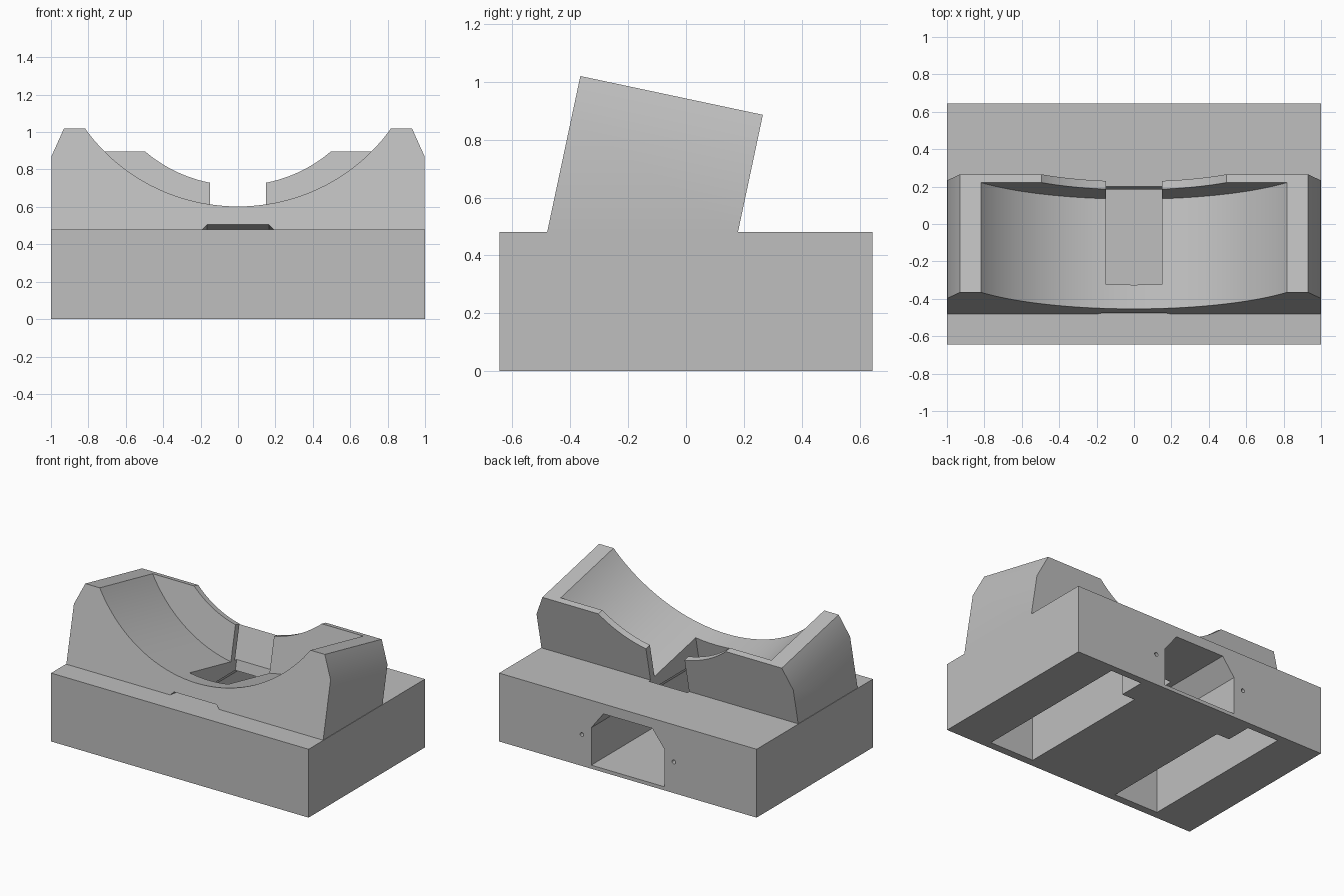
import bpy, bmesh, math
from mathutils import Matrix, Vector

if "Cube" in bpy.data.objects:
    bpy.data.objects.remove(bpy.data.objects["Cube"])

grey = bpy.data.materials.new("plain grey")
grey.diffuse_color = (0.52, 0.52, 0.52, 1)
grey.use_nodes = True
grey.node_tree.nodes["Principled BSDF"].inputs["Base Color"].default_value = grey.diffuse_color

# Cradle frame: leaned back 12 degrees, origin on the front bottom edge
TILT = Matrix.Translation((0, -0.48, 0.48)) @ Matrix.Rotation(math.radians(-12), 4, 'X')
FLAT = Matrix.Identity(4)


def prism(name, outline, y0, y1, frame=FLAT):
    """Extrude an x-z outline from y0 to y1."""
    bm = bmesh.new()
    a = [bm.verts.new((x, y0, z)) for x, z in outline]
    b = [bm.verts.new((x, y1, z)) for x, z in outline]
    bm.faces.new(a)
    bm.faces.new(b[::-1])
    n = len(a)
    for i in range(n):
        bm.faces.new((a[i], b[i], b[(i + 1) % n], a[(i + 1) % n]))
    bmesh.ops.recalc_face_normals(bm, faces=bm.faces)
    bm.transform(frame)
    me = bpy.data.meshes.new(name)
    bm.to_mesh(me)
    bm.free()
    me.materials.append(grey)
    ob = bpy.data.objects.new(name, me)
    bpy.context.collection.objects.link(ob)
    return ob


def box(name, x0, x1, y0, y1, z0, z1, frame=FLAT):
    return prism(name, [(x0, z0), (x1, z0), (x1, z1), (x0, z1)], y0, y1, frame)


def rod(name, x, z, r, y0, y1, n, frame=FLAT):
    ring = [(x + r * math.cos(math.tau * i / n), z + r * math.sin(math.tau * i / n)) for i in range(n)]
    return prism(name, ring, y0, y1, frame)


def combine(target, tool, operation='DIFFERENCE'):
    mod = target.modifiers.new("bool", 'BOOLEAN')
    mod.operation, mod.object, mod.solver = operation, tool, 'EXACT'
    bpy.context.view_layer.objects.active = target
    bpy.ops.object.modifier_apply(modifier=mod.name)
    bpy.data.objects.remove(tool)


# Tilted cradle with chamfered shoulders, trimmed just inside the base
half = [(0.997, -0.1), (0.997, 0.40), (0.93, 0.552)]
cradle = prism("cradle", half + [(-x, z) for x, z in reversed(half)], 0, 0.645, TILT)
bm = bmesh.new()
bm.from_mesh(cradle.data)
bmesh.ops.bisect_plane(bm, geom=bm.verts[:] + bm.edges[:] + bm.faces[:],
                       plane_co=(0, 0, 0.472), plane_no=(0, 0, 1), clear_inner=True)
bmesh.ops.holes_fill(bm, edges=[e for e in bm.edges if e.is_boundary])
bmesh.ops.recalc_face_normals(bm, faces=bm.faces)
bm.to_mesh(cradle.data)
bm.free()

# Round bed, smaller round opening in the rear lip, shallow front notch
combine(cradle, rod("bed_cutter", 0, 1.123, 0.998, -0.2, 0.6, 128, TILT))
combine(cradle, rod("lip_cutter", 0, 1.123, 0.756, 0.5, 0.9, 128, TILT))
combine(cradle, prism("notch_cutter", [(-0.2, -0.1), (0.2, -0.1), (0.19, 0), (0.165, 0.026),
                                       (-0.165, 0.026), (-0.19, 0)], -0.1, 0.2, TILT))

# Base block joined with the cradle
stand = box("stand", -1, 1, -0.645, 0.645, 0, 0.48)
combine(stand, cradle, 'UNION')

# Chamfered tunnel open at the back
combine(stand, prism("tunnel_cutter", [(-0.284, 0.025), (0.284, 0.025), (0.284, 0.288), (0.19, 0.41),
                                       (-0.19, 0.41), (-0.284, 0.288)], -0.47, 0.8))

# Tilted slot from the bed down into the tunnel
combine(stand, box("slot_cutter", -0.15, 0.15, 0.132, 0.665, -0.2, 0.8, TILT))

for s in (-1, 1):
    # Underside pocket, leaving a screw boss in its inner rear corner
    plan = [(0.34, -0.59), (0.685, -0.59), (0.685, 0.595), (0.44, 0.595), (0.44, 0.41), (0.34, 0.41)]
    lay_down = Matrix(((1, 0, 0, 0), (0, 0, 1, 0), (0, 1, 0, 0), (0, 0, 0, 1)))
    pocket = prism("pocket_cutter", [(s * x, y) for x, y in plan], -0.1, 0.41, lay_down)
    bm = bmesh.new()
    bm.from_mesh(pocket.data)
    bmesh.ops.recalc_face_normals(bm, faces=bm.faces)
    bm.to_mesh(pocket.data)
    bm.free()
    combine(stand, pocket)
    # Screw hole beside the tunnel mouth
    combine(stand, rod("screw_cutter", s * 0.357, 0.22, 0.014, 0.48, 0.8, 12))

bpy.ops.object.select_all(action='DESELECT')
stand.select_set(True)
bpy.context.view_layer.objects.active = stand
bpy.ops.object.shade_smooth_by_angle(angle=math.radians(25))
